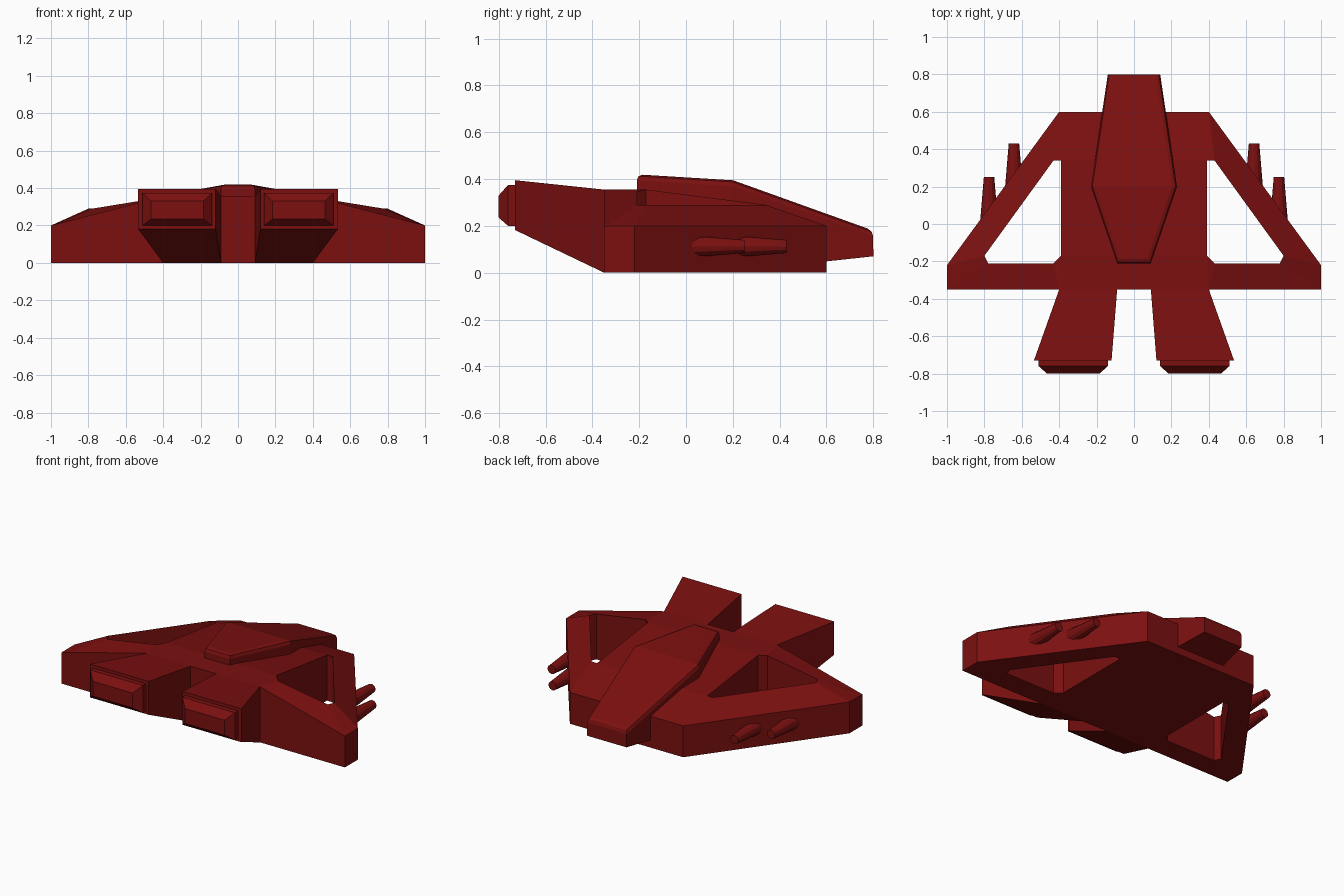
import bpy, bmesh, math
from mathutils import Matrix

if "Cube" in bpy.data.objects:
    bpy.data.objects.remove(bpy.data.objects["Cube"])

paint = bpy.data.materials.new("dark_red_paint")
paint.diffuse_color = (0.2, 0.005, 0.005, 1)
paint.use_nodes = True
paint.node_tree.nodes["Principled BSDF"].inputs["Base Color"].default_value = paint.diffuse_color


def finish(bm, name, mirror=True):
    bmesh.ops.recalc_face_normals(bm, faces=bm.faces)
    me = bpy.data.meshes.new(name)
    bm.to_mesh(me)
    bm.free()
    me.materials.append(paint)
    ob = bpy.data.objects.new(name, me)
    bpy.context.collection.objects.link(ob)
    if mirror:
        ob.modifiers.new("mirror", 'MIRROR')
    return ob


def box_loft(sections):
    """Box sections (y, x0, x1, z0, z1) joined along y and capped."""
    bm = bmesh.new()
    rings = [[bm.verts.new(p) for p in ((x0, y, z0), (x1, y, z0), (x1, y, z1), (x0, y, z1))]
             for y, x0, x1, z0, z1 in sections]
    for a, b in zip(rings, rings[1:]):
        for i in range(4):
            j = (i + 1) % 4
            bm.faces.new((a[i], a[j], b[j], b[i]))
    bm.faces.new(rings[0])
    bm.faces.new(rings[-1])
    return bm


# Hull and wings: half plan with a triangular opening, sloped top, flat bottom
outer = [(0, .6, .2), (.4, .6, .2), (1, -.22, .2), (1, -.35, .2), (.4, -.35, .355), (0, -.35, .355)]
hole = [(.39, .34, .29), (.43, .34, .29), (.8, -.17, .29), (.78, -.21, .29),
        (.43, -.21, .347), (.39, -.17, .355)]
centre = [(0, .34, .29), (0, -.17, .355)]
plan = outer + hole + centre
panels = [(0, 1, 6, 12), (1, 7, 6), (1, 2, 8, 7), (2, 3, 9, 8), (3, 4, 10, 9),
          (4, 11, 10), (12, 6, 11, 13), (13, 11, 4, 5)]
bm = bmesh.new()
top = [bm.verts.new(p) for p in plan]
low = [bm.verts.new((x, y, 0)) for x, y, z in plan]
for f in panels:
    bm.faces.new([top[i] for i in f])
    bm.faces.new([low[i] for i in reversed(f)])
walls = [(i, i + 1) for i in range(5)] + [(6 + i, 6 + (i + 1) % 6) for i in range(6)]
for i, j in walls:
    bm.faces.new((top[i], low[i], low[j], top[j]))
finish(bm, "hull_and_wings")

# Long canopy and nose with a rounded upper rim
bm = box_loft([(-.21, -.09, .09, .1, .42), (.2, -.23, .23, .005, .395), (.8, -.14, .14, .07, .18)])
rim = [e for e in bm.edges if all(v.co.z > .15 for v in e.verts)
       and not all(abs(v.co.y - .2) < .01 for v in e.verts)]
bmesh.ops.bevel(bm, geom=rim, offset=.025, segments=2, profile=.5, affect='EDGES')
finish(bm, "canopy_and_nose", mirror=False)

# Engine pods and chamfered nozzles
finish(box_loft([(-.35, .09, .4, 0, .355), (-.73, .12, .535, .182, .395)]), "engine_pod")
finish(box_loft([(-.72, .14, .51, .2, .375), (-.76, .14, .51, .2, .375),
                 (-.8, .185, .465, .235, .33)]), "engine_nozzle")

# Tapered guns set into the leading edges of the wings
for name, x, tip in (("inner_gun", .642, .43), ("outer_gun", .775, .25)):
    bm = bmesh.new()
    bmesh.ops.create_cone(bm, cap_ends=True, segments=12, radius1=.053, radius2=.028, depth=.3,
                          matrix=Matrix.Translation((x, tip - .15, .112))
                          @ Matrix.Rotation(-math.pi / 2, 4, 'X'))
    finish(bm, name)
